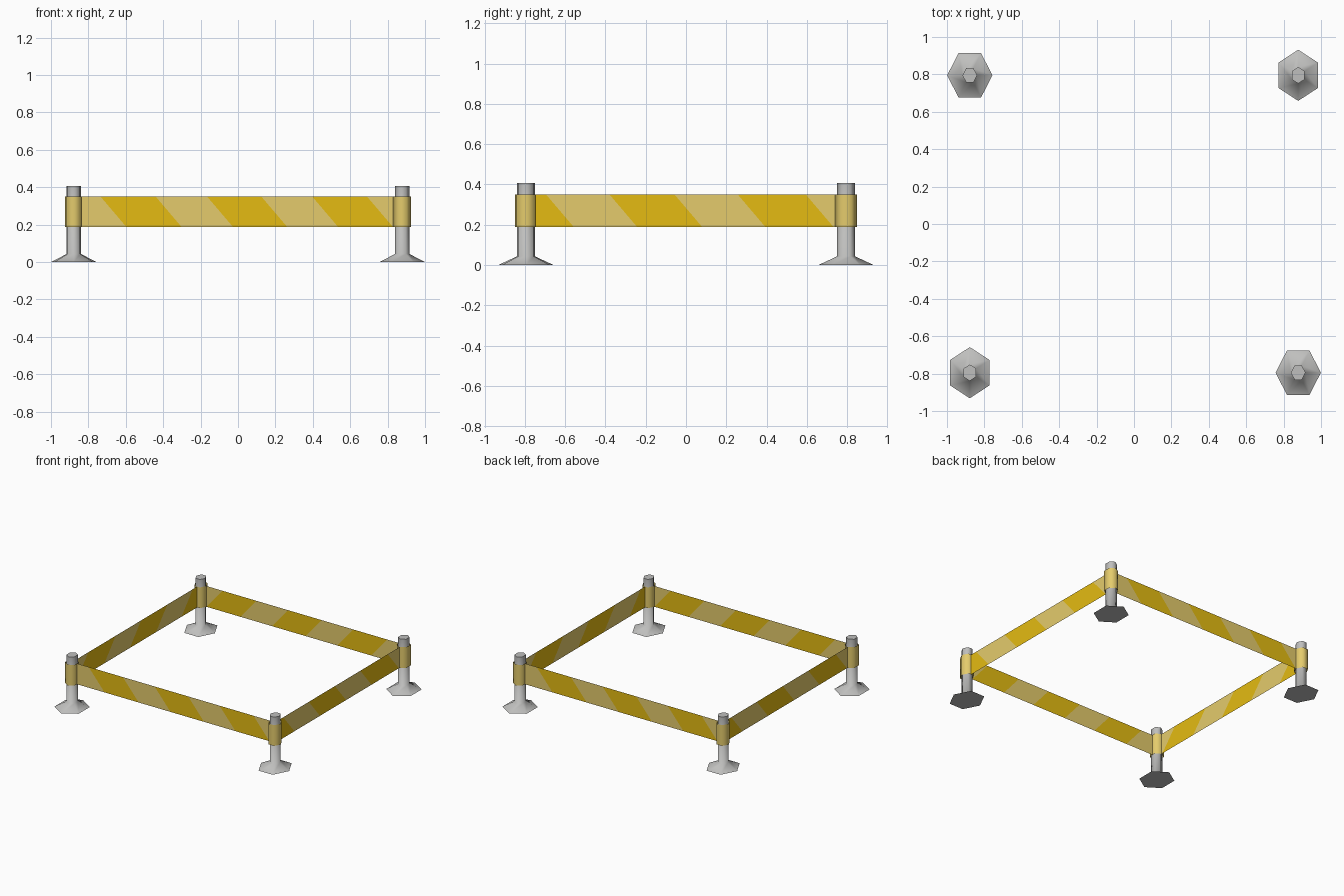
import bpy, bmesh, math

if "Cube" in bpy.data.objects:
    bpy.data.objects.remove(bpy.data.objects["Cube"])

PX, PY = 0.878, 0.795      # post centres
Z0, Z1 = 0.188, 0.35       # tape height range
SQUASH = 1.13              # posts are a little deeper than wide


def material(name, rgb):
    m = bpy.data.materials.new(name)
    m.diffuse_color = (*rgb, 1)
    m.use_nodes = True
    m.node_tree.nodes["Principled BSDF"].inputs["Base Color"].default_value = m.diffuse_color
    return m


STEEL = material("grey_metal", (0.52, 0.52, 0.51))
YELLOW = material("strong_yellow", (0.78, 0.50, 0.006))
PALE = material("pale_yellow", (0.78, 0.60, 0.15))


def finish(bm, name, mats):
    me = bpy.data.meshes.new(name)
    bm.to_mesh(me)
    bm.free()
    for m in mats:
        me.materials.append(m)
    ob = bpy.data.objects.new(name, me)
    bpy.context.collection.objects.link(ob)
    return ob


def hex_lathe(name, cx, cy, turn, profile, mat, caps):
    """Six-sided smooth lathe from (radius, z) pairs."""
    bm = bmesh.new()
    rings = []
    for r, z in profile:
        rings.append([bm.verts.new((cx + r * math.cos(turn + k * math.pi / 3),
                                    cy + SQUASH * r * math.sin(turn + k * math.pi / 3), z))
                      for k in range(6)])
    for a, b in zip(rings, rings[1:]):
        for k in range(6):
            n = (k + 1) % 6
            bm.faces.new((a[k], a[n], b[n], b[k])).smooth = True
    if caps:
        bm.faces.new(rings[0][::-1])
        bm.faces.new(rings[-1])
    return finish(bm, name, [mat])


# Posts with flared feet, and the tape loop around each
for sx, sy, label in ((-1, -1, "front_left"), (1, -1, "front_right"),
                      (1, 1, "back_right"), (-1, 1, "back_left")):
    turn = math.pi / 2 if sx == sy else 0
    hex_lathe(label + "_post", sx * PX, sy * PY, turn,
              [(0.121, 0), (0.039, 0.043), (0.039, 0.408)], STEEL, True)
    hex_lathe(label + "_tape_loop", sx * PX, sy * PY, turn,
              [(0.048, Z0), (0.048, Z1)], PALE, False)


# Tape panels with slanted stripes, alternating colours between the cuts
def tape(name, half, dist, cuts, first, angle):
    bm = bmesh.new()
    c, s = math.cos(angle), math.sin(angle)

    def vert(u, z):
        return bm.verts.new((u * c + dist * s, u * s - dist * c, z))

    slant = 0.138
    tops = [-half] + cuts + [half]
    bottoms = [-half] + [u + slant for u in cuts] + [half]
    cols = [(vert(b, Z0), vert(t, Z1)) for t, b in zip(tops, bottoms)]
    for i, (a, b) in enumerate(zip(cols, cols[1:])):
        f = bm.faces.new((a[0], b[0], b[1], a[1]))
        f.material_index = (i + first) % 2
    finish(bm, name, [PALE, YELLOW])


long_cuts = [-0.735, -0.44, -0.165, 0.125, 0.397, 0.69]
short_cuts = [-0.695, -0.38, -0.057, 0.257, 0.595]
tape("front_tape", PX - 0.041, PY, long_cuts, 0, 0)
tape("right_tape", PY - 0.047, PX, short_cuts, 1, math.pi / 2)
tape("back_tape", PX - 0.041, PY, long_cuts, 0, math.pi)
tape("left_tape", PY - 0.047, PX, short_cuts, 1, -math.pi / 2)
